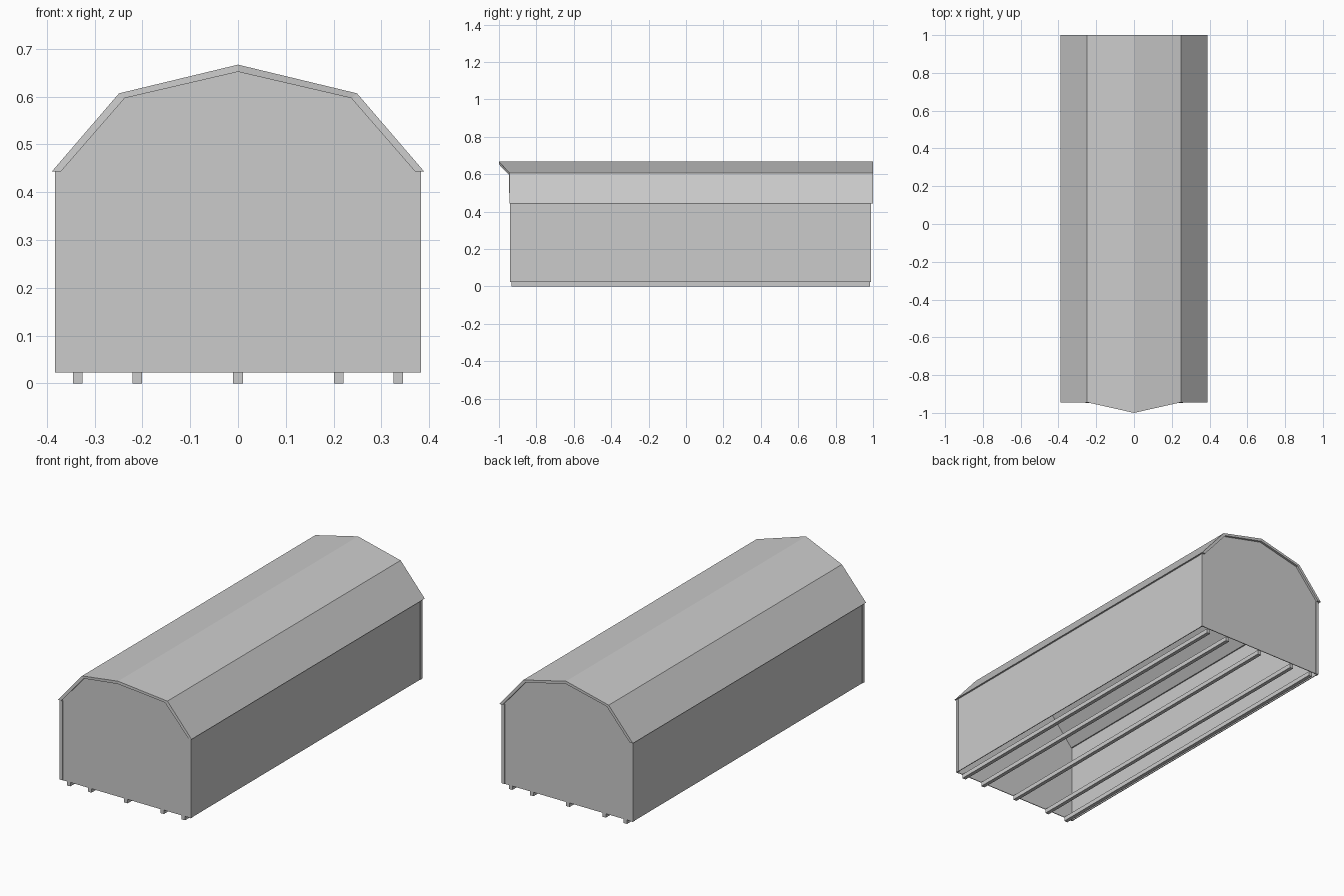
import bpy
import bmesh

# Remove the default object
cube = bpy.data.objects.get("Cube")
if cube:
    bpy.data.objects.remove(cube, do_unlink=True)

# Single flat colour
grey = bpy.data.materials.new("light_grey")
grey.use_nodes = True
COLOUR = (0.6, 0.6, 0.6, 1)
grey.diffuse_color = COLOUR
grey.node_tree.nodes["Principled BSDF"].inputs["Base Color"].default_value = COLOUR

# Main dimensions
FLOOR, EAVE = 0.023, 0.443
HALF_W = 0.381
FRONT, BACK = -0.938, 0.988
SHEET, TRIM_W, TRIM_T = 0.004, 0.015, 0.002
OUTER = [(0.39, EAVE), (0.249, 0.607), (0, 0.667)]
INNER = [(0.371, EAVE), (0.237, 0.597), (0, 0.652)]


def mirrored(half):
    """Full left-to-right profile from one that ends on the centre line."""
    return half + [(-x, z) for x, z in reversed(half[:-1])]


def finish(name, bm):
    bmesh.ops.recalc_face_normals(bm, faces=bm.faces)
    mesh = bpy.data.meshes.new(name)
    bm.to_mesh(mesh)
    bm.free()
    mesh.materials.append(grey)
    obj = bpy.data.objects.new(name, mesh)
    bpy.context.collection.objects.link(obj)
    return obj


def box(name, low, high):
    bm = bmesh.new()
    bmesh.ops.create_cube(bm, size=1)
    for v in bm.verts:
        v.co = [h if c > 0 else l for c, l, h in zip(v.co, low, high)]
    return finish(name, bm)


def gable(name, y0, y1):
    """End wall whose top follows the underside of the roof."""
    profile = mirrored([(HALF_W, FLOOR), (HALF_W, EAVE)] + INNER)
    bm = bmesh.new()
    face = bm.faces.new([bm.verts.new((x, y0, z)) for x, z in profile])
    result = bmesh.ops.extrude_face_region(bm, geom=[face])
    for v in result["geom"]:
        if isinstance(v, bmesh.types.BMVert):
            v.co.y = y1
    return finish(name, bm)


def front_edge(x):
    """Roof front edge, drawn out to a point under the ridge."""
    return -1 + 0.056 * min(1, abs(x) / OUTER[1][0])


def roof():
    bm = bmesh.new()
    rings = []
    for half in (OUTER, INNER):
        points = mirrored(half)
        rings.append([(bm.verts.new((x, front_edge(x), z)),
                       bm.verts.new((x, 1, z))) for x, z in points])
    out, inn = rings
    for i in range(len(out) - 1):
        a, b, c, d = out[i], out[i + 1], inn[i + 1], inn[i]
        bm.faces.new((a[0], b[0], b[1], a[1]))      # outer skin
        bm.faces.new((d[0], d[1], c[1], c[0]))      # underside
        for end in (0, 1):
            bm.faces.new((a[end], b[end], c[end], d[end]))
    for i in (0, -1):                               # eave edges
        bm.faces.new((out[i][0], out[i][1], inn[i][1], inn[i][0]))
    return finish("gambrel_roof", bm)


roof()
gable("front_wall", FRONT, FRONT + SHEET)
gable("back_wall", BACK - SHEET, BACK)

# Side walls and corner trim
for side, s in (("left", 1), ("right", -1)):
    def span(a, b):
        return sorted((s * a, s * b))

    x0, x1 = span(HALF_W - SHEET, HALF_W)
    box(side + "_wall", (x0, FRONT, FLOOR), (x1, BACK, EAVE))
    for end, y, d in (("front", FRONT, -1), ("back", BACK, 1)):
        name = f"{end}_{side}_corner_trim"
        outer = y + d * TRIM_T
        # Strip on the end wall
        x0, x1 = span(HALF_W - TRIM_W, HALF_W + TRIM_T)
        y0, y1 = sorted((y, outer))
        box(name + "_end", (x0, y0, FLOOR), (x1, y1, EAVE))
        # Strip on the side wall
        x0, x1 = span(HALF_W, HALF_W + TRIM_T)
        y0, y1 = sorted((y - d * TRIM_W, y))
        box(name + "_side", (x0, y0, FLOOR), (x1, y1, EAVE))

# Skids under the open base
for i, x in enumerate((-0.335, -0.211, 0, 0.211, 0.335)):
    box(f"skid_{i + 1}", (x - 0.01, FRONT + 0.004, 0),
        (x + 0.01, BACK - 0.004, FLOOR))
